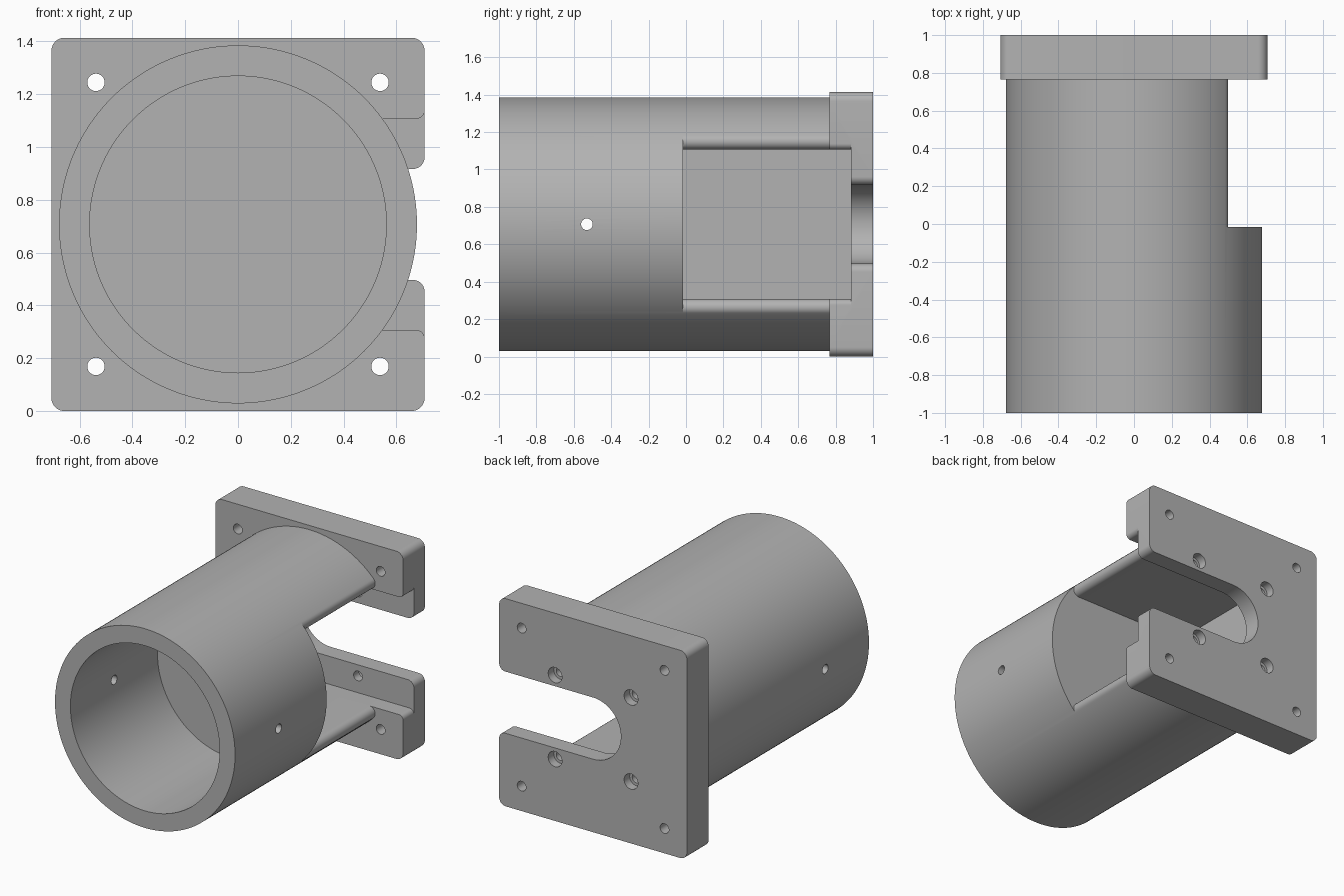
import bpy, bmesh
from math import sin, cos, pi, radians, hypot, atan2, degrees

if "Cube" in bpy.data.objects:
    bpy.data.objects.remove(bpy.data.objects["Cube"])

HALF = 0.707          # half width of the flange, also the axis height
TUBE_R, BORE_R = 0.678, 0.562
FRONT, SEAT, BACK = -1.0, 0.766, 1.0
POCKET = 0.4          # half size of the square pocket
POCKET_Y0, POCKET_Y1 = -0.015, 0.882
SLOT_R = 0.21
HOLE_R = 0.033

grey = bpy.data.materials.new("plain grey")
grey.use_nodes = True
colour = (0.45, 0.45, 0.45, 1)
grey.diffuse_color = colour
grey.node_tree.nodes["Principled BSDF"].inputs["Base Color"].default_value = colour


def arc(cx, cz, r, a0, a1, n):
    """Points on an arc, angles in degrees."""
    steps = [radians(a0 + (a1 - a0) * i / n) for i in range(n + 1)]
    return [(cx + r * cos(t), cz + r * sin(t)) for t in steps]


def prism(name, profile, y0, y1):
    """Extrude an (x, z) profile, measured from the axis, along y."""
    bm = bmesh.new()
    face = bm.faces.new([bm.verts.new((x, y0, z + HALF)) for x, z in profile])
    new = bmesh.ops.extrude_face_region(bm, geom=[face])["geom"]
    verts = [v for v in new if isinstance(v, bmesh.types.BMVert)]
    bmesh.ops.translate(bm, verts=verts, vec=(0, y1 - y0, 0))
    bmesh.ops.recalc_face_normals(bm, faces=bm.faces)
    mesh = bpy.data.meshes.new(name)
    bm.to_mesh(mesh)
    bm.free()
    ob = bpy.data.objects.new(name, mesh)
    bpy.context.collection.objects.link(ob)
    mesh.materials.append(grey)
    return ob


def rod(name, r, y0, y1, x=0, z=0, n=32):
    return prism(name, arc(x, z, r, 0, 360, n)[:-1], y0, y1)


def mirrored(half):
    """Close a half profile by mirroring it across the axis plane."""
    return half + [(x, -z) for x, z in reversed(half)]


def cut(target, cutters):
    for c in cutters:
        c.hide_render = True
        mod = target.modifiers.new("cut", 'BOOLEAN')
        mod.operation, mod.solver, mod.object = 'DIFFERENCE', 'EXACT', c
        bpy.context.view_layer.objects.active = target
        bpy.ops.object.modifier_apply(modifier=mod.name)
        bpy.data.objects.remove(c)


def finish(ob):
    bpy.ops.object.select_all(action='DESELECT')
    ob.select_set(True)
    bpy.context.view_layer.objects.active = ob
    bpy.ops.object.shade_smooth_by_angle(angle=radians(25))


# Tube with a blind bore
tube = rod("tube", TUBE_R, FRONT, SEAT, n=160)
bore = rod("bore_cutter", BORE_R, FRONT - 0.1, -0.063, n=160)

# Side pocket through the tube, with rounded lips
lip = 0.0437
lx, lz = 0.497 - lip, POCKET + lip
exit_angle = atan2(lz, lx)
half = [(-POCKET, POCKET)] + arc(lx, lz, lip, -90, degrees(exit_angle), 14)
half.append((cos(exit_angle), sin(exit_angle)))
tube_pocket = prism("tube_pocket_cutter", mirrored(half), POCKET_Y0, BACK)

# Cross pin hole through both tube walls
pin = rod("pin_cutter", 0.031, -1, 1)
pin.rotation_euler = (0, 0, pi / 2)
pin.location = (0, -0.53, 0)
bpy.context.view_layer.update()
cut(tube, [bore, tube_pocket, pin])
finish(tube)

# Square flange with rounded corners
corner = 0.05
c = HALF - corner
outline = []
for i, (sx, sz) in enumerate([(1, 1), (-1, 1), (-1, -1), (1, -1)]):
    outline += arc(sx * c, sz * c, corner, 90 * i, 90 * i + 90, 10)
flange = prism("flange", outline, SEAT, BACK)


def open_mouth(z, r):
    """Rounded mouth edge where a recess meets the flange side."""
    return arc(HALF - r, z + r, r, -90, 0, 10) + [(HALF + 0.2, z + r)]


# Pocket recess and round-ended slot in the flange
recess = prism("recess_cutter",
               mirrored([(-POCKET, POCKET)] + open_mouth(POCKET, 0.032)),
               SEAT - 0.1, POCKET_Y1)
slot_half = arc(0, 0, SLOT_R, 180, 90, 24)[1:] + open_mouth(SLOT_R, 0.045)
slot = prism("slot_cutter", mirrored(slot_half), SEAT, BACK + 0.1)
cutters = [recess, slot]

# Corner holes and counterbored mounting holes
for sx in (-1, 1):
    for sz in (-1, 1):
        cutters.append(rod("corner_hole_cutter", HOLE_R, SEAT - 0.1, BACK + 0.1,
                           sx * 0.538, sz * 0.538))
        mx, mz = sx * 0.286, sz * 0.286
        cutters.append(rod("screw_hole_cutter", HOLE_R, SEAT, BACK + 0.1, mx, mz))
        cutters.append(rod("counterbore_cutter", 0.052, BACK - 0.06, BACK + 0.1, mx, mz))
cut(flange, cutters)
finish(flange)
